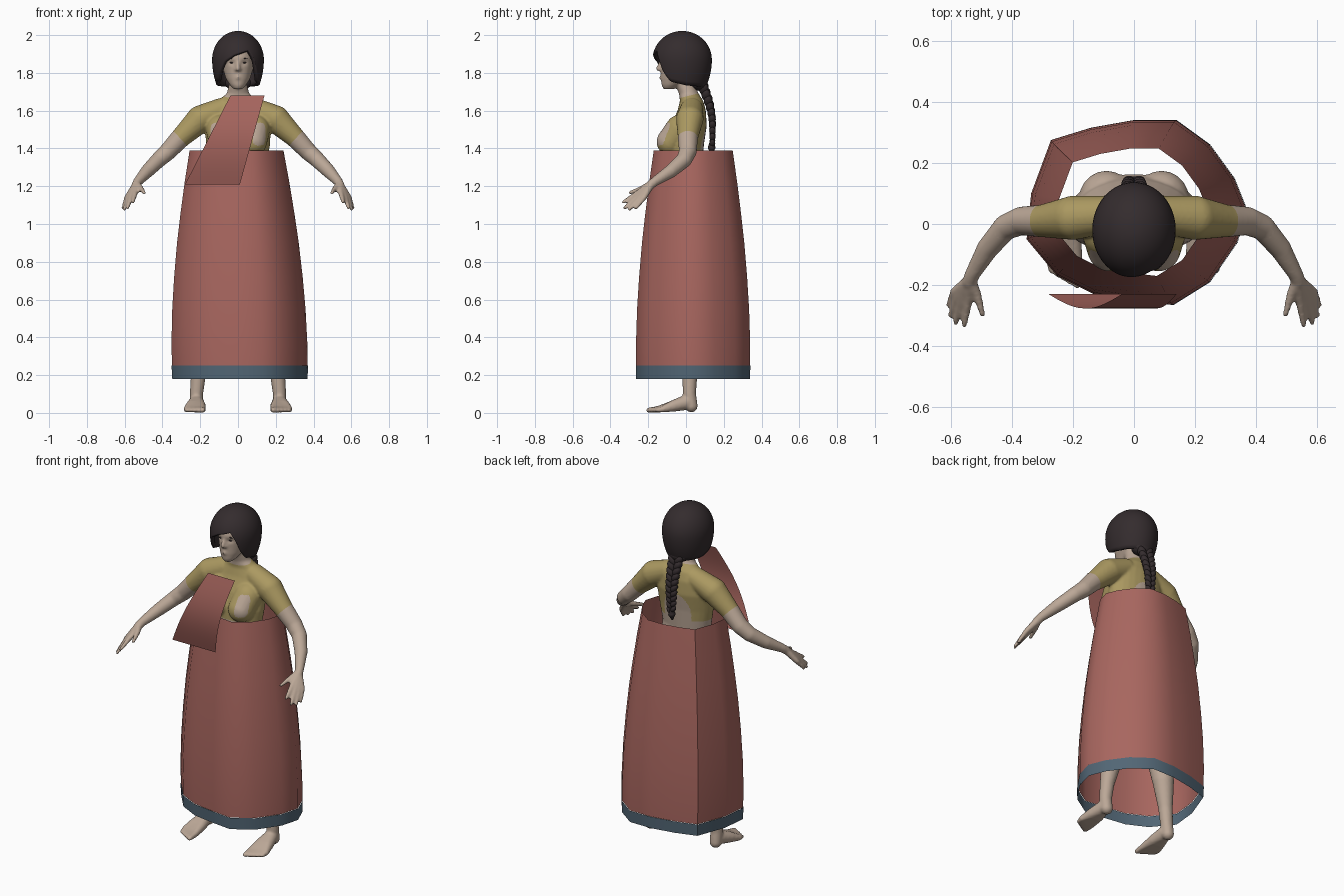
import bpy, bmesh, math
from mathutils import Vector, Matrix

cube = bpy.data.objects.get("Cube")
if cube:
    bpy.data.objects.remove(cube, do_unlink=True)


def material(name, r, g, b):
    m = bpy.data.materials.new(name)
    m.use_nodes = True
    m.diffuse_color = (r, g, b, 1)
    bsdf = m.node_tree.nodes["Principled BSDF"]
    bsdf.inputs["Base Color"].default_value = (r, g, b, 1)
    bsdf.inputs["Roughness"].default_value = 0.8
    return m


skin = material("skin", 0.50, 0.39, 0.31)
mustard = material("mustard cloth", 0.41, 0.32, 0.12)
red = material("brick red cloth", 0.39, 0.133, 0.114)
blue = material("slate blue trim", 0.084, 0.133, 0.178)
black = material("dark hair", 0.034, 0.025, 0.027)


def finish(bm, name, *mats, angle=60):
    bmesh.ops.recalc_face_normals(bm, faces=bm.faces)
    mesh = bpy.data.meshes.new(name)
    bm.to_mesh(mesh)
    bm.free()
    ob = bpy.data.objects.new(name, mesh)
    bpy.context.collection.objects.link(ob)
    for m in mats:
        mesh.materials.append(m)
    bpy.ops.object.select_all(action='DESELECT')
    ob.select_set(True)
    bpy.context.view_layer.objects.active = ob
    bpy.ops.object.shade_smooth_by_angle(angle=math.radians(angle))
    return ob


def bridge(bm, rings, closed=True):
    n = len(rings[0])
    for a, b in zip(rings, rings[1:]):
        for i in range(n if closed else n - 1):
            j = (i + 1) % n
            bm.faces.new((a[i], a[j], b[j], b[i]))


def loft(bm, sections, n=28):
    """Closed stack of ellipses given as z, y centre, x radius, y radius."""
    rings = []
    for z, cy, rx, ry in sections:
        angles = [2 * math.pi * i / n for i in range(n)]
        rings.append([bm.verts.new((rx * math.cos(a), cy + ry * math.sin(a), z)) for a in angles])
    bridge(bm, rings)
    bm.faces.new(rings[0][::-1])
    bm.faces.new(rings[-1])


def ball(bm, pos, size, rot=Matrix(), detail=3):
    scale = Matrix.Diagonal((*size, 1))
    bmesh.ops.create_icosphere(bm, subdivisions=detail, radius=1,
                               matrix=Matrix.Translation(pos) @ rot @ scale)


def limb(bm, side, points):
    """Chain of rounded tapered segments given as x, y, z, radius."""
    pts = [(Vector((side * x, y, z)), r) for x, y, z, r in points]
    for p, r in pts:
        ball(bm, p, (r, r, r))
    for (p, r), (q, s) in zip(pts, pts[1:]):
        d = q - p
        m = Matrix.Translation((p + q) / 2) @ d.to_track_quat('Z', 'Y').to_matrix().to_4x4()
        bmesh.ops.create_cone(bm, cap_ends=True, segments=20, radius1=r, radius2=s,
                              depth=d.length, matrix=m)


# Body: torso, head and limbs, fused into one smooth skin
bm = bmesh.new()
loft(bm, [(0.86, .04, .16, .09), (0.95, .045, .2, .12), (1.05, .035, .19, .11),
          (1.2, 0, .155, .1), (1.3, -.01, .15, .095), (1.42, -.005, .17, .1),
          (1.52, .015, .175, .095), (1.6, .03, .16, .075), (1.65, .03, .11, .062),
          (1.69, .015, .06, .052), (1.74, -.005, .047, .05), (1.82, -.01, .045, .05)])
loft(bm, [(1.715, -.09, .025, .03), (1.735, -.08, .043, .049), (1.77, -.05, .065, .083),
          (1.82, -.03, .08, .104), (1.88, -.02, .09, .12), (1.94, -.02, .08, .105),
          (1.975, -.02, .045, .06)])
limb(bm, 1, [(0, -.132, 1.862, .008), (0, -.148, 1.822, .012)])
for s in (1, -1):
    limb(bm, s, [(0, -.13, 1.775, .011), (.014, -.124, 1.774, .008)])
    limb(bm, s, [(.009, -.138, 1.818, .009)])
    limb(bm, s, [(.08, -.082, 1.435, .074), (.09, -.03, 1.5, .08)])
    limb(bm, s, [(.09, .085, .95, .09)])
    # arm
    limb(bm, s, [(.09, .03, 1.605, .062), (.2, .02, 1.555, .073), (.3, .01, 1.46, .054),
                 (.37, .01, 1.385, .047), (.42, -.01, 1.34, .042), (.48, -.08, 1.28, .036),
                 (.53, -.165, 1.225, .025), (.54, -.19, 1.205, .024)])
    # fingers and thumb
    for knuckle, tip in (((.543, -.25, 1.168), (.557, -.333, 1.115)),
                         ((.563, -.25, 1.152), (.585, -.325, 1.085)),
                         ((.578, -.24, 1.142), (.602, -.3, 1.078)),
                         ((.588, -.222, 1.14), (.608, -.265, 1.085)),
                         ((.515, -.23, 1.19), (.497, -.297, 1.165))):
        limb(bm, s, [(.538, -.185, 1.21, .021), (*knuckle, .015), (*tip, .0095)])
    # leg
    limb(bm, s, [(.1, .03, .92, .11), (.13, .02, .75, .095), (.165, .01, .5, .062),
                 (.185, .03, .36, .06), (.21, .02, .2, .04), (.22, .018, .1, .035),
                 (.22, .028, .037, .034)])
    # foot and toes
    for i in range(5):
        x = .187 + .021 * i
        limb(bm, s, [(.22, 0, .055, .04), (.2 + .012 * i, -.07, .036, .03),
                     (x, -.145 + .006 * i, .02, .018), (x, -.198 + .011 * i, .014, .014 - .001 * i)])
body = finish(bm, "body", skin, mustard)
remesh = body.modifiers.new("fuse", 'REMESH')
remesh.mode = 'VOXEL'
remesh.voxel_size = 0.007
relax = body.modifiers.new("relax", 'SMOOTH')
relax.factor = 0.5
relax.iterations = 5
bpy.context.view_layer.update()
fused = bpy.data.meshes.new_from_object(body.evaluated_get(bpy.context.evaluated_depsgraph_get()))
body.modifiers.clear()
bm = bmesh.new()
bm.from_mesh(fused)
bpy.data.objects.remove(body, do_unlink=True)

# Eye sockets
for v in bm.verts:
    if v.co.y < -.08 and v.co.z > 1.8:
        d2 = ((abs(v.co.x) - .033) / .018) ** 2 + ((v.co.z - 1.853) / .013) ** 2
        v.co.y += .008 * math.exp(-d2)

# Blouse: clean cuts at the cuffs, neckline and hem, then coloured
cuts = [(Vector((s * .3, 0, 1.447)), Vector((s * .74, 0, -.68)).normalized()) for s in (1, -1)]
cuts.append((Vector((0, 0, 1.675)), Vector((0, -.25, 1)).normalized()))
cuts.append((Vector((0, 0, 1.36)), Vector((0, 0, -1))))
for co, no in cuts:
    bmesh.ops.bisect_plane(bm, geom=bm.verts[:] + bm.edges[:] + bm.faces[:],
                           dist=1e-5, plane_co=co, plane_no=no)
for f in bm.faces:
    c = f.calc_center_median()
    front_gap = c.y < 0 and ((abs(c.x) - .113) / .033) ** 4 + ((c.z - 1.475) / .06) ** 4 < 1
    back_gap = c.y > .03 and (c.x / .09) ** 2 + ((c.z - 1.4) / .12) ** 2 < 1
    inside = all((c - co).dot(no) < 0 for co, no in cuts)
    f.material_index = int(inside and not front_gap and not back_gap)
finish(bm, "body_and_blouse", skin, mustard, angle=80)

# Eyes and brows
bm = bmesh.new()
for s in (1, -1):
    ball(bm, (s * .033, -.1215, 1.854), (.013, .004, .0035))
    ball(bm, (s * .036, -.1265, 1.876), (.018, .004, .0025), Matrix.Rotation(s * .1, 4, 'Y'))
finish(bm, "eyes_and_brows", black)

# Hair cap: columns running from the crown down to a swept hairline
hairline = [(-180, 1.73), (-100, 1.74), (-60, 1.765), (-45, 1.81), (-30, 1.86), (-8, 1.89),
            (25, 1.912), (38, 1.87), (47, 1.81), (62, 1.76), (100, 1.74), (180, 1.73)]


def hair_bottom(deg):
    for (a, za), (b, zb) in zip(hairline, hairline[1:]):
        if a <= deg <= b:
            return za + (zb - za) * (deg - a) / (b - a)


bm = bmesh.new()
rings = []
for k in range(1, 21):
    ring = []
    for i in range(72):
        deg = -180 + 5 * i
        z = 2 - (2 - hair_bottom(deg)) * (1 - math.cos(k / 20 * math.pi / 2))
        u = (z - 1.87) / .13
        r = math.sqrt(max(0, 1 - u * u)) if u > 0 else 1 - .2 * u * u
        a = math.radians(deg)
        ring.append(bm.verts.new((.115 * r * math.sin(a), -.02 - .135 * r * math.cos(a), z)))
    rings.append(ring)
bridge(bm, rings)
bm.faces.new(rings[0])
hair = finish(bm, "hair_cap", black)
shell = hair.modifiers.new("thickness", 'SOLIDIFY')
shell.thickness = .022
shell.offset = -1

# Braid: crossing pairs of lobes with a tied tail
bm = bmesh.new()
ball(bm, (0, .07, 1.745), (.07, .045, .04))
steps = 10
for i in range(steps):
    t = i / (steps - 1)
    y = .095 + .045 * math.sin(min(1, t * 1.5) * math.pi / 2)
    size = 1 - .4 * t
    for s in (1, -1):
        ball(bm, (s * .022 * size, y, 1.725 - .285 * t - (s > 0) * .012),
             (.022 * size, .025 * size, .036 * size), Matrix.Rotation(s * .6, 4, 'Y'))
limb(bm, 1, [(0, .138, 1.43, .014), (0, .136, 1.405, .02), (0, .132, 1.375, .008)])
finish(bm, "braid", black)

# Wrapped skirt and its trim: one faceted outline, scaled at each height
outline = [(0, -.25), (.13, -.265), (.25, -.19), (.34, -.06), (.37, .05), (.33, .15), (.25, .26),
           (.14, .34), (0, .34), (-.14, .315), (-.27, .275), (-.335, .1), (-.35, -.05), (-.25, -.17),
           (-.13, -.23)]


def cloth_tube(name, mat, levels):
    bm = bmesh.new()
    rings = []
    for z, s in levels:
        shift = -.015 * (z - .2)
        rings.append([bm.verts.new((.01 + shift + (x - .01) * s, .04 + (y - .04) * s, z))
                      for x, y in outline])
    bridge(bm, rings)
    return finish(bm, name, mat, angle=50)


cloth_tube("skirt", red, [(.25, .995), (.36, 1), (.55, .98), (.72, .945), (.9, .895),
                          (1.05, .84), (1.22, .77), (1.39, .69)])
cloth_tube("skirt_trim", blue, [(.18, .995), (.25, 1.003)])

# Sash: curved panel hanging in front of the chest
bm = bmesh.new()
rows = []
for i in range(13):
    t = i / 12
    y = -.23 - .047 * math.sin(math.pi * t)
    left, right = -.04 - .24 * t, .14 - .13 * t
    rows.append([bm.verts.new((left + (right - left) * j / 4, y, 1.68 - .47 * t)) for j in range(5)])
bridge(bm, rows, closed=False)
finish(bm, "sash", red)
